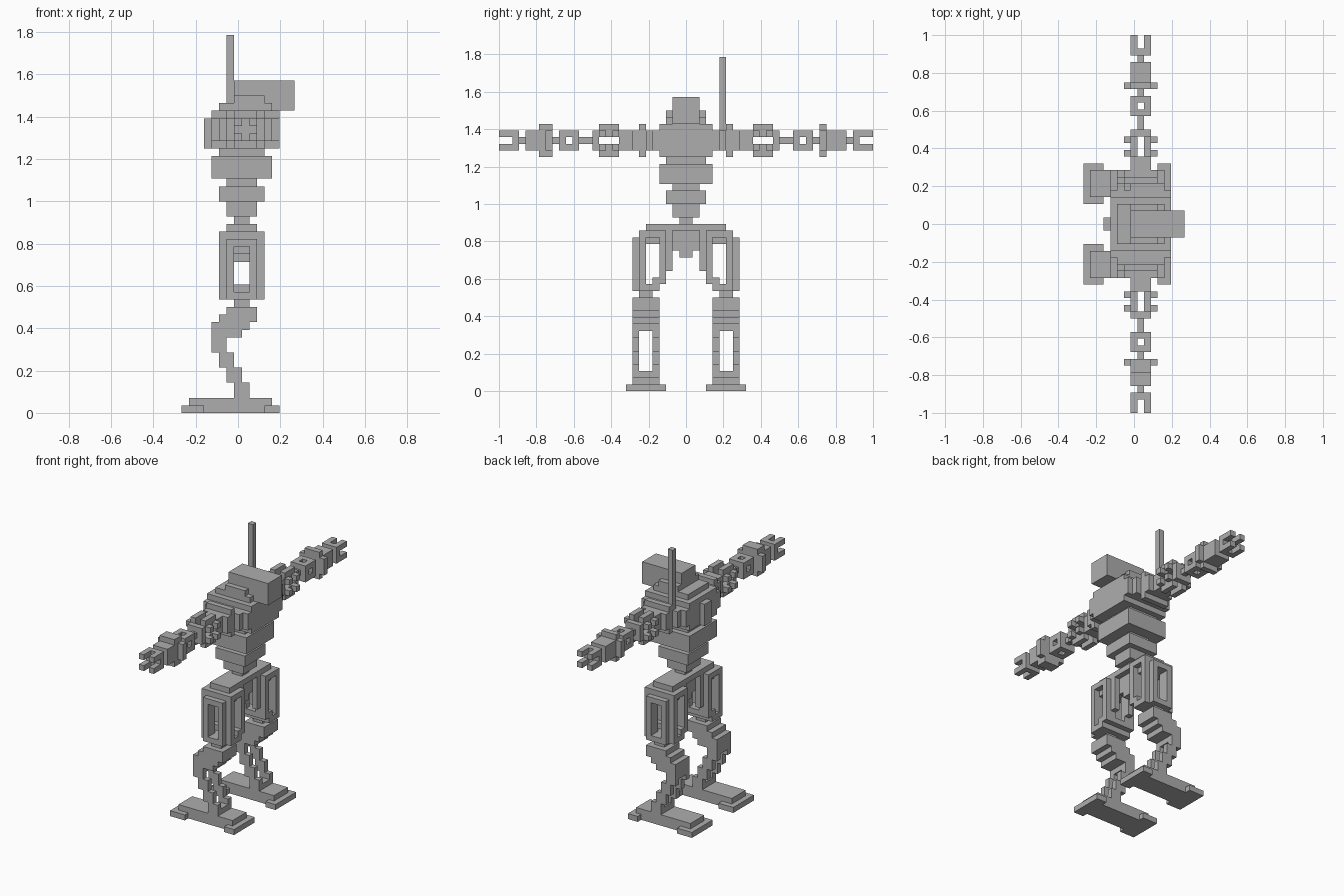
import bpy
import bmesh
from mathutils import Vector

if "Cube" in bpy.data.objects:
    bpy.data.objects.remove(bpy.data.objects["Cube"], do_unlink=True)

UNIT = 1 / 28                      # edge of one building block
ORIGIN = Vector((7.5, 28, 0))      # block position of the model centre
MIDDLE = 28                        # mirror plane between both sides

grey = bpy.data.materials.new("plain_grey")
grey.use_nodes = True
grey.diffuse_color = (0.42, 0.42, 0.42, 1)
grey.node_tree.nodes["Principled BSDF"].inputs["Base Color"].default_value = grey.diffuse_color


def add_box(mesh, xs, ys, zs):
    """Add one cuboid given its span along every axis, in blocks."""
    low = Vector((xs[0], ys[0], zs[0]))
    high = Vector((xs[1], ys[1], zs[1]))
    verts = bmesh.ops.create_cube(mesh, size=1)["verts"]
    size = high - low
    centre = (low + high) / 2 - ORIGIN
    for vert in verts:
        vert.co = Vector(a * b for a, b in zip(vert.co, size)) + centre
        vert.co *= UNIT


def make_part(name, boxes, mirrored=False):
    """Make an object from cuboids, optionally with a twin across the middle."""
    sides = (("right_", 1), ("left_", -1)) if mirrored else (("", 1),)
    for prefix, side in sides:
        mesh = bmesh.new()
        for xs, ys, zs in boxes:
            if side < 0:
                ys = (2 * MIDDLE - ys[1], 2 * MIDDLE - ys[0])
            add_box(mesh, xs, ys, zs)
        data = bpy.data.meshes.new(prefix + name)
        mesh.to_mesh(data)
        mesh.free()
        data.materials.append(grey)
        bpy.context.collection.objects.link(bpy.data.objects.new(prefix + name, data))


def slab(xs, half_depth, zs):
    """Cuboid centred on the mirror plane."""
    return xs, (MIDDLE - half_depth, MIDDLE + half_depth), zs


def around(centre, size):
    return centre - size / 2, centre + size / 2


def arm_block(ys, width, height):
    """Cuboid centred on the axis of the arm."""
    return around(8.5, width), ys, around(37.5, height)


def corner_bars(ys, inner, outer):
    """Four bars around the arm axis that leave a cross shaped opening."""
    spans = ((-outer, -inner), (inner, outer))
    return [((8.5 + a, 8.5 + b), ys, (37.5 + c, 37.5 + d))
            for a, b in spans for c, d in spans]


# Feet: wide heel and toe plates joined by a narrower raised sole
make_part("foot", [
    ((0, 3), (19, 25), (0, 1)),
    ((11, 13), (19, 25), (0, 1)),
    ((1, 12), (20, 24), (0, 2)),
    ((7, 9), (20, 24), (2, 3)),
], mirrored=True)

# Shins: a pair of stepped bars leaning back up to the knee
shin_steps = [(7, 9, 2, 4), (6, 8, 4, 6), (5, 7, 6, 8), (4, 6, 8, 10)]
shin = [((a, b), ys, (low, high))
        for a, b, low, high in shin_steps
        for ys in ((20, 21), (23, 24))]
make_part("shin", shin, mirrored=True)

# Knees: solid steps coming forward again
make_part("knee", [
    ((4, 6), (21, 23), (9, 10)),
    ((4, 8), (20, 24), (10, 11)),
    ((4, 9), (20, 24), (11, 12)),
    ((5, 10), (20, 24), (12, 13)),
    ((6, 10), (20, 24), (13, 14)),
    ((7, 9), (21, 23), (14, 15)),
], mirrored=True)

# Thighs: slotted panels on both sides of an open gap
thigh = [
    ((5, 11), (21, 24), (15, 16)),
    ((6, 10), (20, 21), (15, 16)),
    ((5, 11), (23, 25), (16, 17)),
    ((5, 11), (21, 25), (23, 24)),
    ((6, 10), (20, 26), (22, 23)),
    ((6, 10), (22, 26), (24, 25)),
]
for post in ((5, 7), (9, 11)):
    thigh += [(post, (21, 22), (15, 24)), (post, (24, 25), (17, 24))]
for post in ((6, 7), (9, 10)):
    thigh += [(post, (20, 21), (15, 23)), (post, (25, 26), (18, 24))]
make_part("thigh", thigh, mirrored=True)

# Pelvis and hip bar
make_part("pelvis", [
    slab((7, 9), 1, (20, 26)),
    slab((7, 9), 2, (21, 25)),
    slab((6, 10), 3, (24, 25)),
])

# Waist and belly: stacked slabs
make_part("waist", [
    slab((6, 10), 2, (26, 28)),
    slab((5, 11), 3, (28, 30)),
    slab((6, 10), 2, (30, 31)),
])
make_part("belly", [
    slab((4, 12), 4, (31, 34)),
    slab((5, 11), 3, (34, 35)),
])

# Chest: broad body stepping in towards the neck
make_part("chest", [
    slab((4, 13), 4, (35, 36)),
    slab((4, 13), 5, (36, 39)),
    slab((5, 12), 6, (36, 39)),
    slab((3, 4), 1, (35, 39)),
    slab((4, 13), 4, (39, 40)),
    slab((5, 12), 3, (40, 41)),
    slab((7, 11), 3, (41, 42)),
])

# Head with a block shaped snout, and the aerial behind one shoulder
make_part("head", [slab((7, 13), 2, (40, 44))])
make_part("snout", [slab((13, 15), 2, (40, 44))])
make_part("aerial", [((6, 7), (33, 34), (39, 50))])

# Shoulders
make_part("shoulder", [
    arm_block((19, 22), 3, 3),
    arm_block((20, 22), 5, 3),
    arm_block((21, 22), 5, 5),
    arm_block((18, 19), 3, 3),
], mirrored=True)

# Upper arms: cages of corner bars between end plates
upper_arm = corner_bars((15, 18), 0.5, 1.5)
for offset in (-2, 2):
    for near in (-1, 1):
        for ys in ((15, 16), (17, 18)):
            upper_arm.append((around(8.5 + offset, 1), ys, around(37.5 + near, 1)))
        upper_arm.append((around(8.5 + near, 1), (15, 18), around(37.5 + offset, 1)))
upper_arm.append(arm_block((14, 15), 3, 3))
make_part("upper_arm", upper_arm, mirrored=True)

# Elbows: hollow cubes on thin rods
elbow = corner_bars((9, 12), 0.5, 1.5)
for ys in ((9, 10), (11, 12)):
    elbow.append(arm_block(ys, 3, 3))
elbow += [arm_block((12, 14), 1, 1), arm_block((8, 9), 1, 1)]
make_part("elbow", elbow, mirrored=True)

# Forearms with a flared cuff
make_part("forearm", [
    arm_block((4, 7), 3, 3),
    arm_block((7, 8), 5, 3),
    arm_block((7, 8), 3, 5),
    arm_block((3, 4), 1, 1),
], mirrored=True)
make_part("right_cuff", [arm_block((6, 7), 3, 5)])

# Hands: four stubby fingers on a palm
make_part("hand", corner_bars((0, 2), 0.5, 1.5) + [arm_block((2, 3), 3, 3)], mirrored=True)
